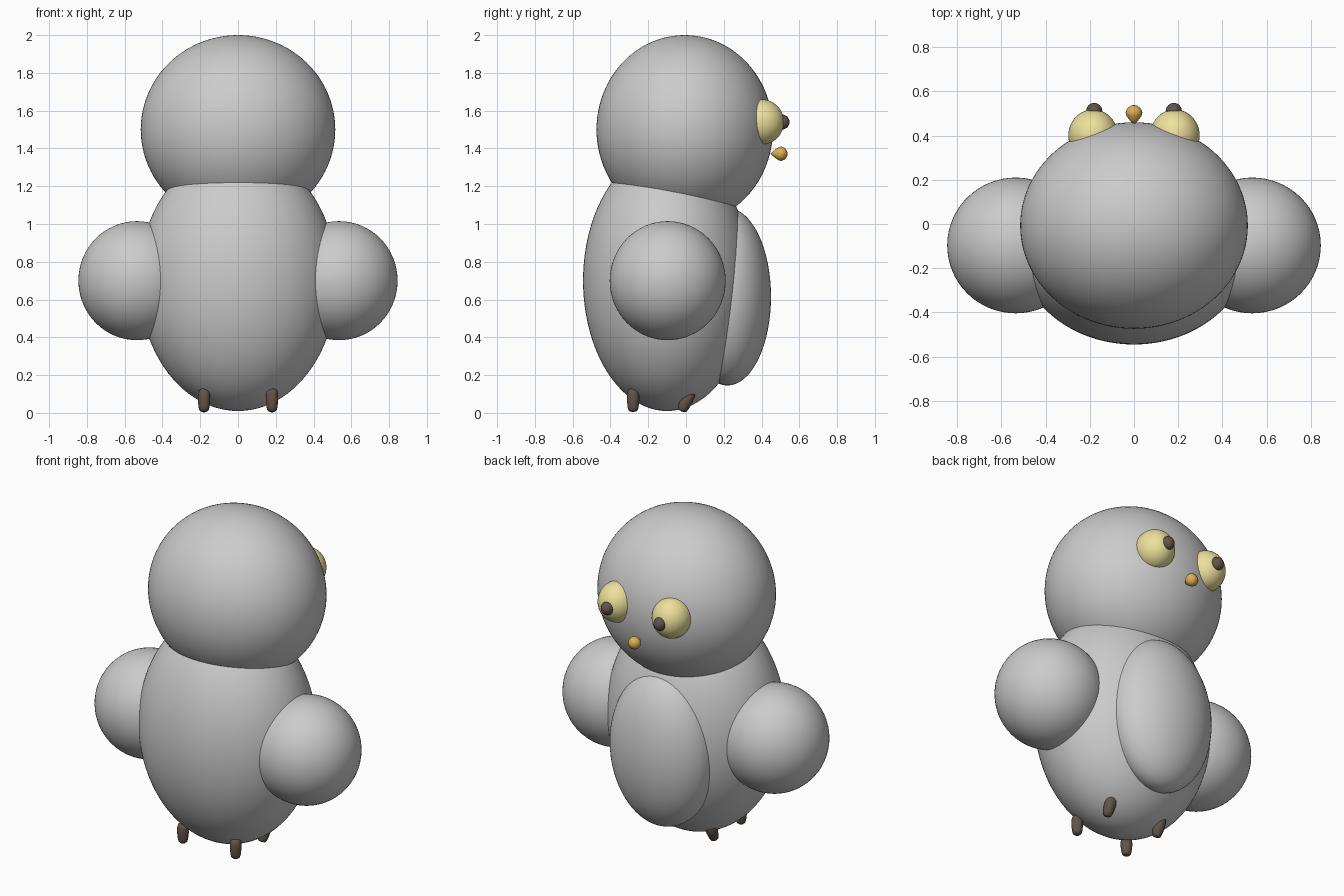
import bpy, bmesh, math
from mathutils import Matrix

if "Cube" in bpy.data.objects:
    bpy.data.objects.remove(bpy.data.objects["Cube"])


def material(name, rgb):
    m = bpy.data.materials.new(name)
    m.diffuse_color = (*rgb, 1)
    m.use_nodes = True
    m.node_tree.nodes["Principled BSDF"].inputs["Base Color"].default_value = m.diffuse_color
    return m


YELLOW = material("pale_yellow", (0.85, 0.75, 0.33))
ORANGE = material("orange", (0.75, 0.43, 0.08))
BROWN = material("dark_brown", (0.12, 0.09, 0.07))


def finish(ob, mat):
    for p in ob.data.polygons:
        p.use_smooth = True
    if mat:
        ob.data.materials.append(mat)
    return ob


def ellipsoid(name, loc, radii, mat=None, seg=64):
    bm = bmesh.new()
    bmesh.ops.create_uvsphere(bm, u_segments=seg, v_segments=seg // 2, radius=1,
                              matrix=Matrix.Diagonal((*radii, 1)))
    me = bpy.data.meshes.new(name)
    bm.to_mesh(me)
    bm.free()
    ob = bpy.data.objects.new(name, me)
    bpy.context.collection.objects.link(ob)
    ob.location = loc
    return finish(ob, mat)


def lathe(name, profile, loc, tilt, mat, seg=24):
    # spin a (radius, height) profile around z, then tilt about x
    bm = bmesh.new()
    vs = [bm.verts.new((r, 0, h)) for r, h in profile]
    es = [bm.edges.new(p) for p in zip(vs, vs[1:])]
    bmesh.ops.spin(bm, geom=vs + es, axis=(0, 0, 1), cent=(0, 0, 0),
                   angle=math.tau, steps=seg, use_duplicate=False)
    bmesh.ops.remove_doubles(bm, verts=bm.verts, dist=0.0002)
    bmesh.ops.recalc_face_normals(bm, faces=bm.faces)
    me = bpy.data.meshes.new(name)
    bm.to_mesh(me)
    bm.free()
    ob = bpy.data.objects.new(name, me)
    bpy.context.collection.objects.link(ob)
    ob.location = loc
    ob.rotation_euler.x = math.radians(tilt)
    return finish(ob, mat)


# Main masses
ellipsoid("head", (0, -0.007, 1.5), (0.515, 0.467, 0.5), seg=96)
ellipsoid("body", (0, -0.1, 0.7), (0.525, 0.445, 0.69), seg=96)
ellipsoid("belly", (0, 0.22, 0.615), (0.33, 0.23, 0.47))

# Beak, pointed end towards the head
lathe("beak", [(0, 0), (0.018, 0.02), (0.034, 0.042), (0.038, 0.058),
               (0.031, 0.076), (0.015, 0.088), (0, 0.091)],
      (0, 0.447, 1.372), -90, ORANGE)

# Toe: rounded peg tapering to the ground
TOE = [(0, -0.062), (0.016, -0.06), (0.025, -0.052), (0.029, -0.035), (0.033, 0.0),
       (0.032, 0.035), (0.026, 0.053), (0.014, 0.061), (0, 0.063)]

# Mirrored pairs
for side, s in (("left", -1), ("right", 1)):
    ellipsoid(f"wing_{side}", (s * 0.535, -0.097, 0.7), (0.31, 0.307, 0.315))
    ellipsoid(f"eye_{side}", (s * 0.185, 0.4, 1.54), (0.112, 0.118, 0.12), YELLOW, 48)
    ellipsoid(f"pupil_{side}", (s * 0.18, 0.508, 1.54), (0.037, 0.04, 0.04), BROWN, 24)
    lathe(f"front_toe_{side}", TOE, (s * 0.18, -0.28, 0.067), 0, BROWN)
    lathe(f"back_toe_{side}", TOE, (s * 0.18, 0.002, 0.064), -25, BROWN)
